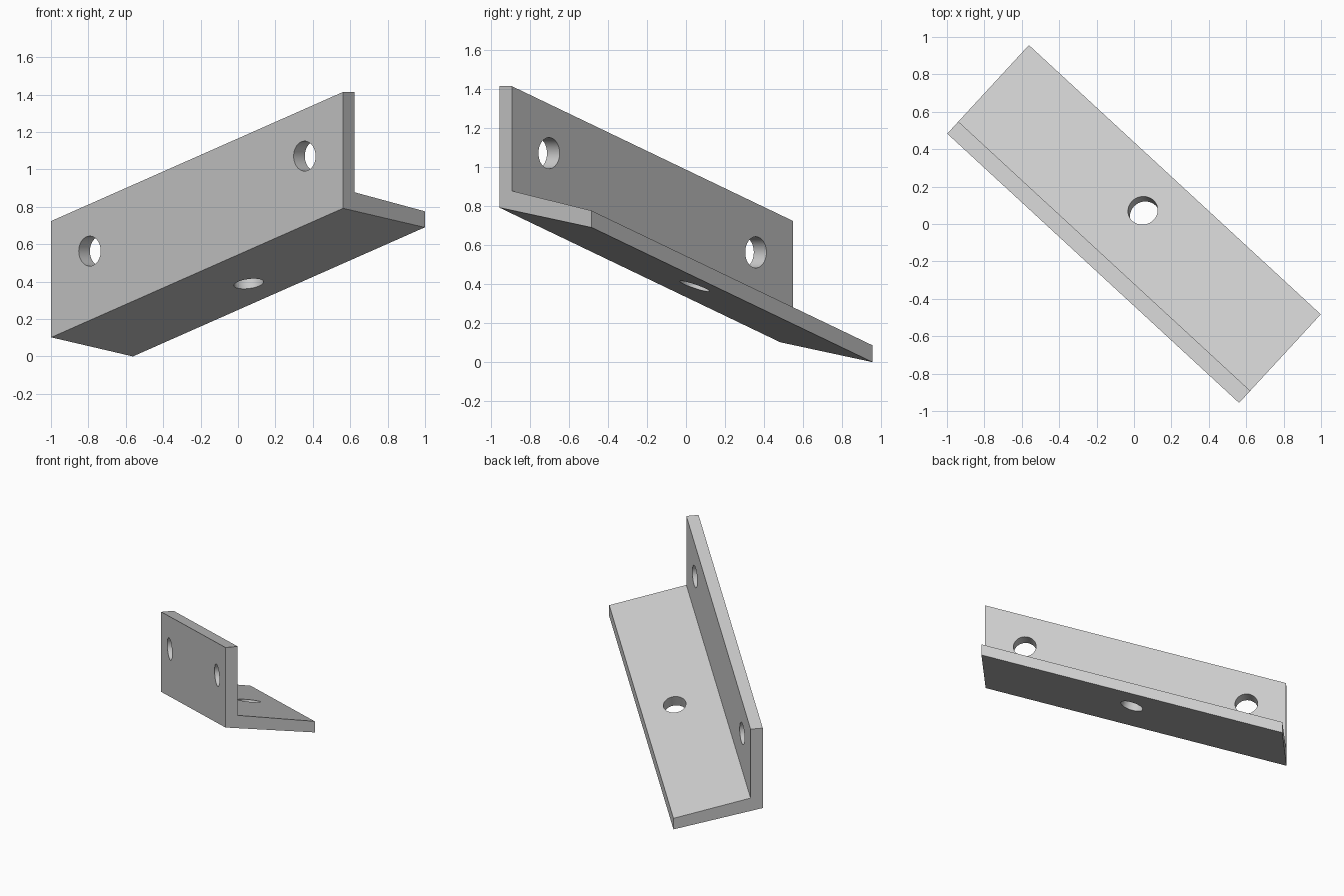
import bpy
import bmesh
from mathutils import Vector

default = bpy.data.objects.get("Cube")
if default:
    bpy.data.objects.remove(default, do_unlink=True)

# Directions: along the bracket, across it, and up
along = Vector((0.735, -0.678, 0)).normalized()
across = Vector((0.678, 0.735, 0)).normalized()
up = Vector((0, 0, 1))
LENGTH, RISE = 2.123, 0.69
WALL, WIDTH, HEIGHT = 0.088, 0.644, 0.622
DROP, BASE = 0.102, 0.086
HOLE_RADIUS = 0.08
sweep = along * LENGTH + up * RISE
origin = up * DROP - (along * LENGTH + across * WIDTH) / 2


def place(a, w, z):
    """Point at distance a along the sloping bracket, w across, z above its outer edge."""
    return origin + sweep * (a / LENGTH) + across * w + up * z


grey = bpy.data.materials.new("light grey")
grey.use_nodes = True
colour = (0.6, 0.6, 0.6, 1)
grey.diffuse_color = colour
grey.node_tree.nodes["Principled BSDF"].inputs["Base Color"].default_value = colour

# Angle profile swept along the slope
profile = [(0, 0), (0, HEIGHT), (WALL, HEIGHT), (WALL, BASE),
           (WIDTH, BASE - DROP), (WIDTH, -DROP)]
bm = bmesh.new()
face = bm.faces.new([bm.verts.new(place(0, w, z)) for w, z in profile])
swept = bmesh.ops.extrude_face_region(bm, geom=[face])["geom"]
bmesh.ops.translate(bm, vec=sweep,
                    verts=[v for v in swept if isinstance(v, bmesh.types.BMVert)])
bmesh.ops.recalc_face_normals(bm, faces=bm.faces[:])
mesh = bpy.data.meshes.new("angle_bracket")
bm.to_mesh(mesh)
bm.free()
mesh.materials.append(grey)
bracket = bpy.data.objects.new("angle_bracket", mesh)
bpy.context.collection.objects.link(bracket)


def drill(centre, axis):
    """Cut a round hole through the bracket."""
    bpy.ops.mesh.primitive_cylinder_add(
        vertices=48, radius=HOLE_RADIUS, depth=0.4, location=centre,
        rotation=axis.to_track_quat("Z", "Y").to_euler())
    cutter = bpy.context.object
    cutter.name = "hole_cutter"
    cutter.hide_render = True
    cutter.data.materials.append(grey)
    cut = bracket.modifiers.new("hole", "BOOLEAN")
    cut.operation = "DIFFERENCE"
    cut.solver = "EXACT"
    cut.object = cutter
    bpy.context.view_layer.objects.active = bracket
    bpy.ops.object.modifier_apply(modifier=cut.name)
    bpy.data.objects.remove(cutter, do_unlink=True)


# Two holes through the upright wall, one square to the sloping base
for a in (0.28, LENGTH - 0.28):
    drill(place(a, WALL / 2, 0.37), across)
base_normal = sweep.cross(across * WIDTH - up * DROP).normalized()
base_hole_across = 0.4
drill(place(LENGTH / 2, base_hole_across,
            BASE / 2 - DROP * base_hole_across / WIDTH), base_normal)

bpy.ops.object.select_all(action="DESELECT")
bracket.select_set(True)
bpy.context.view_layer.objects.active = bracket
bpy.ops.object.shade_smooth_by_angle()
